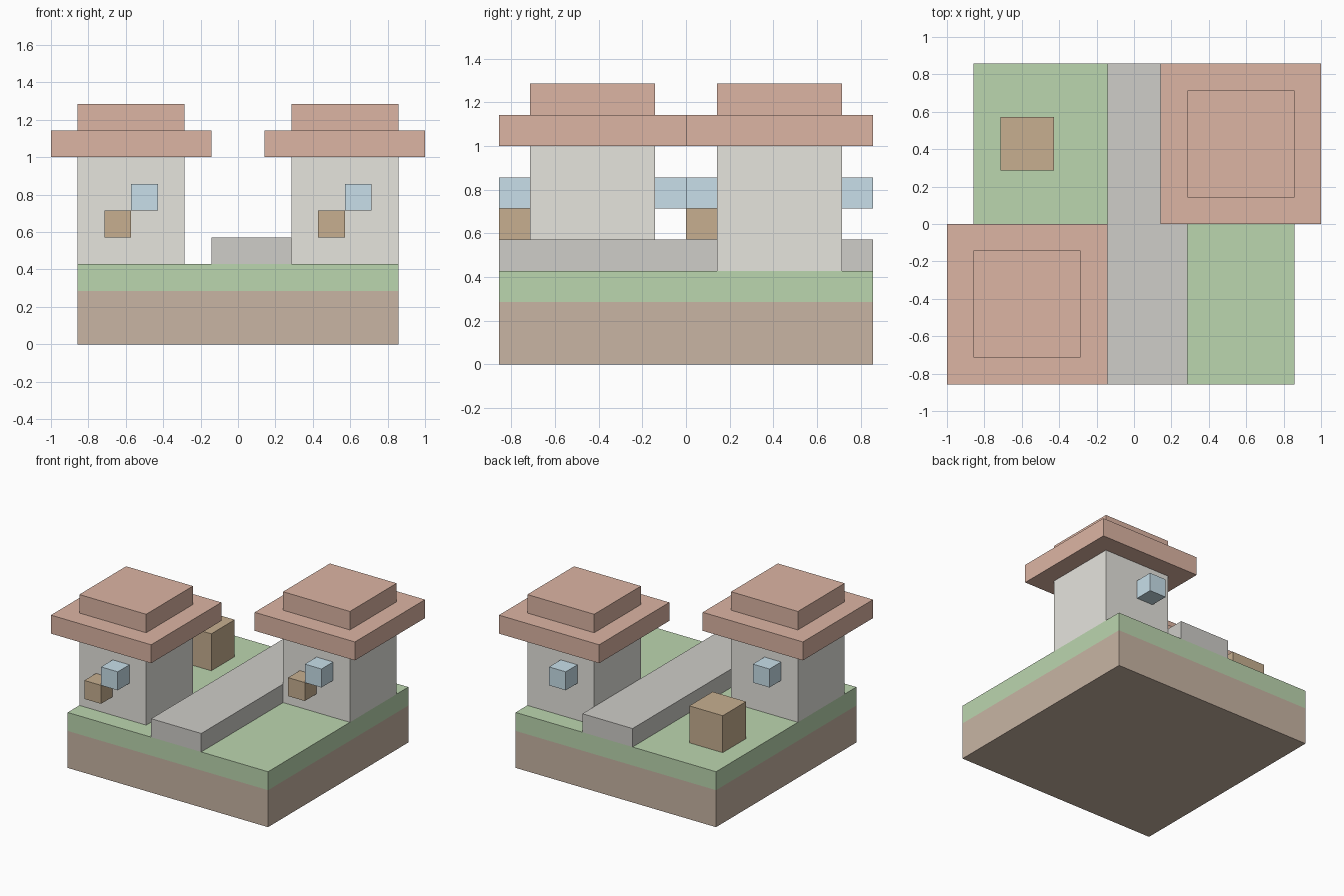
import bpy
import bmesh

if "Cube" in bpy.data.objects:
    bpy.data.objects.remove(bpy.data.objects["Cube"])

U = 1 / 7  # one block of the model's grid

COLOURS = {
    "dirt": (0.58, 0.46, 0.37),
    "grass": (0.50, 0.67, 0.43),
    "stone": (0.62, 0.61, 0.58),
    "wall": (0.79, 0.78, 0.73),
    "roof": (0.72, 0.46, 0.37),
    "wood": (0.57, 0.43, 0.28),
    "glass": (0.58, 0.74, 0.82),
}
MATS = {}
for key, rgb in COLOURS.items():
    MATS[key] = bpy.data.materials.new(key)
    MATS[key].diffuse_color = (*rgb, 1)


def box(name, mat, corner, size):
    """Box from its lowest corner and its size, both in blocks."""
    bm = bmesh.new()
    bmesh.ops.create_cube(bm, size=1)
    for v in bm.verts:
        v.co = [(c + (p + 0.5) * s) * U for c, p, s in zip(corner, v.co, size)]
    mesh = bpy.data.meshes.new(name)
    bm.to_mesh(mesh)
    bm.free()
    mesh.materials.append(MATS[mat])
    obj = bpy.data.objects.new(name, mesh)
    bpy.context.collection.objects.link(obj)
    return obj


def house(name, x, y, door_x):
    """House whose walls start at block (x, y)."""
    box(name + "_walls", "wall", (x, y, 3), (4, 4, 4))
    box(name + "_roof_eaves", "roof", (x - 1, y - 1, 7), (6, 6, 1))
    box(name + "_roof_top", "roof", (x, y, 8), (4, 4, 1))
    box(name + "_door", "wood", (x + door_x, y - 1, 4), (1, 1, 1))
    box(name + "_front_window", "glass", (x + 2, y - 1, 5), (1, 1, 1))
    box(name + "_back_window", "glass", (x + 1, y + 4, 5), (1, 1, 1))


# Ground slab and path
box("dirt_base", "dirt", (-6, -6, 0), (12, 12, 2))
box("grass_layer", "grass", (-6, -6, 2), (12, 12, 1))
box("stone_path", "stone", (-1, -6, 3), (3, 12, 1))

# Two houses on opposite corners
house("left_house", -6, -5, 1)
house("right_house", 2, 1, 1)

# Crate on the grass behind the left house
box("wooden_crate", "wood", (-5, 2, 3), (2, 2, 2))

for m in bpy.data.materials:
    if m.users and not m.is_grease_pencil:
        m.use_nodes = True
        m.node_tree.nodes["Principled BSDF"].inputs["Base Color"].default_value = m.diffuse_color
